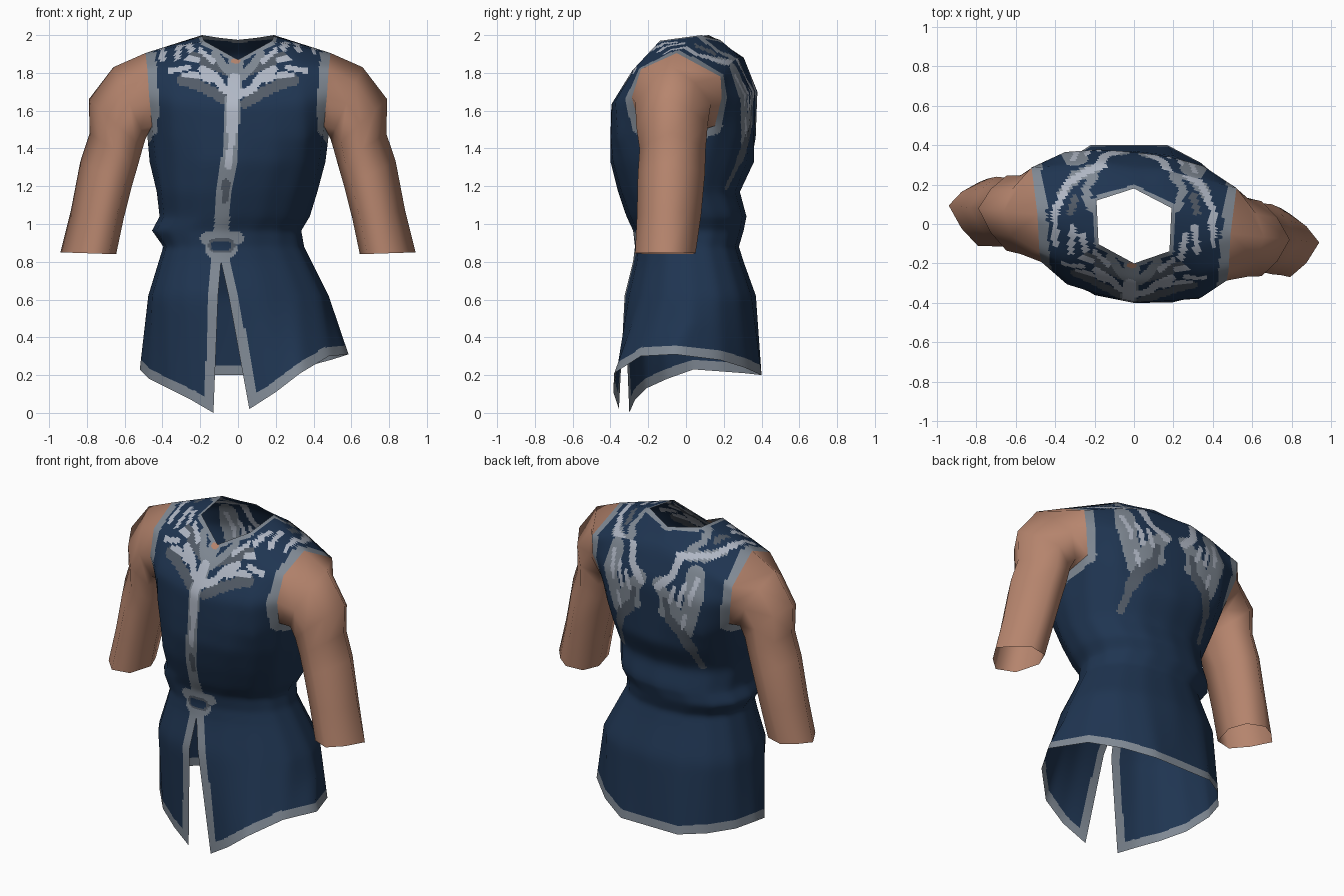
import bpy, bmesh, math
from mathutils import Vector as V

if "Cube" in bpy.data.objects:
    bpy.data.objects.remove(bpy.data.objects["Cube"])


def material(name, rgb):
    m = bpy.data.materials.new(name)
    m.diffuse_color = (*rgb, 1)
    m.use_nodes = True
    m.node_tree.nodes["Principled BSDF"].inputs["Base Color"].default_value = m.diffuse_color
    return m


navy = material("navy cloth", (0.0135, 0.035, 0.082))
mid = material("grey trim", (0.215, 0.25, 0.295))
light = material("pale embroidery", (0.43, 0.47, 0.55))
dark = material("dark embroidery", (0.085, 0.105, 0.135))
skin = material("skin", (0.47, 0.235, 0.155))


def twist(p):
    # shoulders and arms are turned slightly about the vertical axis
    t = min(1, max(0, (p[2] - 1.1) / 0.35)) if abs(p[0]) < 0.54 else 1
    return V((p[0], p[1] - 0.1 * p[0] * t, p[2]))


# ---------- torso rings: 17 columns, front centre is doubled for the slit ----------
def spow(v, e=0.9):
    return math.copysign(abs(v) ** e, v)


def ring(z, left, right, yf, yb, fx=0, gap=0):
    out = []
    for k in range(17):
        a = math.tau * k / 16
        c = math.cos(a)
        x = (left + right) / 2 + (right - left) / 2 * spow(math.sin(a)) + fx * max(0, c) ** 2
        x += gap if k == 0 else -gap if k == 16 else 0
        out.append(V((x, (yf + yb) / 2 - (yb - yf) / 2 * spow(c), z)))
    return out


hem = [V(p) for p in (
    (.06, -.355, .02), (.2, -.385, .11), (.33, -.38, .21), (.48, -.24, .30), (.585, 0, .31),
    (.49, .18, .28), (.34, .31, .24), (.17, .40, .2), (0, .40, .2), (-.22, .40, .2),
    (-.36, .31, .21), (-.47, .18, .22), (-.52, .04, .23), (-.47, -.1, .18),
    (-.37, -.21, .13), (-.25, -.27, .07), (-.13, -.30, 0))]
thigh = ring(.62, -.475, .48, -.325, .37, -.08, .028)
rows = [hem] + [[h.lerp(t, f) for h, t in zip(hem, thigh)] for f in (.15, .55)] + [thigh]
rows += [ring(*r) for r in (
    (.80, -.42, .39, -.28, .305, -.075), (.88, -.395, .35, -.27, .28, -.07),
    (.965, -.455, .335, -.28, .305, -.03), (1.04, -.415, .38, -.315, .32, -.03),
    (1.17, -.43, .42, -.36, .285, -.03), (1.33, -.468, .463, -.40, .36))]

# ---------- yoke: half rows from front centre to back centre, mirrored ----------
yoke = [
    [(0, -.40, 1.46), (.19, -.38, 1.46), (.35, -.325, 1.46), (.455, -.2, 1.52), (.48, 0, 1.47),
     (.47, .2, 1.52), (.35, .31, 1.46), (.19, .35, 1.46), (0, .36, 1.46)],
    [(0, -.395, 1.63), (.18, -.373, 1.64), (.34, -.34, 1.65), (.47, -.24, 1.67), None,
     (.51, .24, 1.67), (.35, .33, 1.67), (.18, .36, 1.7), (0, .365, 1.7)],
    [(0, -.29, 1.79), (.16, -.27, 1.81), (.33, -.235, 1.83), (.48, -.19, 1.82), None,
     (.52, .235, 1.78), (.31, .265, 1.85), (.16, .29, 1.88), (0, .28, 1.89)],
    [(0, -.20, 1.87), (.09, -.16, 1.92), (.18, -.12, 1.97), (.49, 0, 1.905), None,
     (.49, 0, 1.905), (.19, .10, 2.0), (.095, .14, 1.985), (0, .18, 1.975)]]
for half in yoke:
    rows.append([V(p) if p else None for p in half] +
                [V((-p[0], p[1], p[2])) if p else None for p in half[-2::-1]])

bm = bmesh.new()
grid = [[bm.verts.new(twist(p)) if p else None for p in r] for r in rows]
for a, b in zip(grid, grid[1:]):
    for k in range(16):
        q = (a[k], a[k + 1], b[k + 1], b[k])
        if all(q):
            bm.faces.new(q)
top = grid[-1]
bm.faces.new((top[2], top[3], top[6]))        # shoulder tops
bm.faces.new((top[10], top[13], top[14]))
bmesh.ops.remove_doubles(bm, verts=bm.verts[:], dist=1e-4)
bmesh.ops.recalc_face_normals(bm, faces=bm.faces[:])

# open edges carry a trim: narrow at the neck, wider elsewhere
borders = []
for e in bm.edges:
    if e.is_boundary:
        p, q = e.verts[0].co.copy(), e.verts[1].co.copy()
        m = (p + q) / 2
        borders.append((p, q, .025 if m.z > 1.86 and abs(m.x) < .22 else .052))
bmesh.ops.subdivide_edges(bm, edges=bm.edges[:], cuts=14, use_grid_fill=True)

# ---------- embroidery strokes: (material, radius, mirrored, points) ----------
NAVY, MID, LIGHT, DARK, SKIN = range(5)
front = [
    (DARK, .028, 1, [(.04, 1.64), (.12, 1.69), (.22, 1.74), (.3, 1.76)]),
    (DARK, .03, 1, [(.07, 1.82), (.18, 1.87), (.28, 1.9)]),
    (MID, .04, 0, [(-.01, 1.86), (-.03, 1.6), (-.04, 1.4), (-.07, 1.18), (-.09, .95)]),
    (MID, .022, 1, [(.02, 1.78), (.08, 1.84), (.12, 1.9)]),
    (LIGHT, .03, 0, [(-.02, 1.77), (-.03, 1.5)]),
    (LIGHT, .018, 0, [(-.03, 1.5), (-.05, 1.3)]),
    (DARK, .02, 0, [(-.062, 1.22), (-.07, 1.13)]),
    (LIGHT, .022, 1, [(0, 1.68), (.08, 1.72), (.12, 1.78), (.19, 1.82)]),
    (LIGHT, .014, 1, [(.15, 1.76), (.22, 1.79), (.29, 1.79)]),
    (LIGHT, .014, 1, [(.26, 1.83), (.36, 1.81)]),
    (LIGHT, .016, 1, [(.22, 1.87), (.29, 1.89), (.36, 1.87)]),
    (LIGHT, .014, 1, [(.13, 1.86), (.2, 1.92)]),
    (MID, .03, 1, [(.45, 1.70), (.445, 1.58)]),
    (MID, .035, 0, [(-.165, .925), (-.005, .925)]),
    (MID, .045, 0, [(-.13, .865), (-.05, .865)]),
    (DARK, .038, 0, [(-.12, .885), (-.055, .885)]),
    (NAVY, .025, 0, [(-.12, .885), (-.06, .885)]),
    (SKIN, .012, 0, [(-.025, 1.862), (.0, 1.862)])]
over = [
    (MID, .03, 1, [(.2, .28), (.3, .24), (.36, .16)]),
    (LIGHT, .018, 1, [(.15, .3), (.24, .27), (.34, .2), (.40, .07), (.40, -.1)]),
    (LIGHT, .017, 1, [(.24, -.17), (.26, -.06)]),
    (LIGHT, .017, 1, [(.32, -.14), (.31, -.02)]),
    (MID, .02, 1, [(.22, .08), (.25, .18), (.2, .24)]),
    (DARK, .018, 1, [(.32, .06), (.3, .14)])]
back = [
    (MID, .045, 1, [(.07, 1.7), (.16, 1.6), (.22, 1.48)]),
    (MID, .055, 1, [(.29, 1.8), (.31, 1.68), (.27, 1.55), (.24, 1.46)]),
    (DARK, .035, 1, [(.15, 1.5), (.22, 1.44), (.26, 1.34)]),
    (DARK, .02, 1, [(.26, 1.34), (.28, 1.2)]),
    (MID, .035, 1, [(.12, 1.66), (.1, 1.54)]),
    (DARK, .02, 1, [(.12, 1.62), (.13, 1.52)]),
    (LIGHT, .024, 1, [(.26, 1.93), (.17, 1.87), (.15, 1.77), (.06, 1.69)]),
    (LIGHT, .015, 1, [(.18, 1.71), (.15, 1.62)]),
    (LIGHT, .015, 1, [(.24, 1.74), (.21, 1.61)]),
    (LIGHT, .015, 1, [(.31, 1.78), (.28, 1.64)]),
    (LIGHT, .014, 1, [(.25, 1.56), (.23, 1.48)])]


def near(p, a, b, r):
    d = b - a
    t = max(0, min(1, (p - a).dot(d) / d.dot(d)))
    return (p - a - d * t).length_squared < r * r


def prepare(strokes):
    return [(m, r, s, [V(p) for p in pts]) for m, r, s, pts in strokes]


front, over, back = prepare(front), prepare(over), prepare(back)
bm.normal_update()
for f in bm.faces:
    c = f.calc_center_median()
    f.smooth = True
    if any(min(a.z, b.z) - r < c.z < max(a.z, b.z) + r and near(c, a, b, r) for a, b, r in borders):
        f.material_index = MID
    if c.z < .8:
        continue
    if f.normal.z > .75 and c.z > 1.8:
        strokes, v = over, c.y
    else:
        strokes, v = (front if c.y < 0 else back), c.z
    for m, r, mirrored, pts in strokes:
        p = V((abs(c.x) if mirrored else c.x, v))
        if any(near(p, a, b, r) for a, b in zip(pts, pts[1:])):
            f.material_index = m


def finish(bm, name, mats):
    me = bpy.data.meshes.new(name)
    bm.to_mesh(me)
    bm.free()
    for m in mats:
        me.materials.append(m)
    ob = bpy.data.objects.new(name, me)
    bpy.context.collection.objects.link(ob)
    return ob


# soft shading across the finely cut cloth
bm.verts.index_update()
normals = [v.normal.copy() for v in bm.verts]
links = [[e.other_vert(v).index for e in v.link_edges] for v in bm.verts]
for _ in range(20):
    normals = [sum((normals[j] for j in n), normals[i]).normalized() for i, n in enumerate(links)]
tunic = finish(bm, "tunic", [navy, mid, light, dark, skin])
tunic.data.normals_split_custom_set_from_vertices([tuple(n) for n in normals])

# ---------- arms: lofted from the armhole down to an open cuff ----------
hole = [yoke[3][3], yoke[2][3], yoke[1][3], yoke[0][3], yoke[0][4], yoke[0][5], yoke[1][5], yoke[2][5]]
# outer x, z, inner x, z, front y, back y
sections = [(.66, 1.83, .49, 1.45, -.21, .19), (.79, 1.66, .505, 1.40, -.20, .18),
            (.785, 1.48, .53, 1.31, -.18, .17), (.835, 1.33, .562, 1.2, -.185, .17),
            (.885, 1.07, .605, 1.03, -.185, .155), (.94, .85, .645, .84, -.19, .13)]
# cross-section: (outwardness, sideways), pointed on the outer side
profile = [(1, 0), (.78, -.58), (.5, -1), (.14, -.8), (0, 0), (.14, .8), (.5, 1), (.78, .58)]
for side, name in ((1, "right_side_arm"), (-1, "left_side_arm")):
    loops = [hole]
    for ox, oz, ix, iz, yf, yb in sections:
        loops.append([(ix + (ox - ix) * w, s * (yb if s > 0 else -yf), iz + (oz - iz) * w)
                      for w, s in profile])
    bm = bmesh.new()
    vs = [[bm.verts.new(twist((side * p[0], p[1], p[2]))) for p in lp] for lp in loops]
    for a, b in zip(vs, vs[1:]):
        for j in range(8):
            f = bm.faces.new((a[j], a[(j + 1) % 8], b[(j + 1) % 8], b[j]))
            f.smooth = True
    bmesh.ops.recalc_face_normals(bm, faces=bm.faces[:])
    finish(bm, name, [skin])
